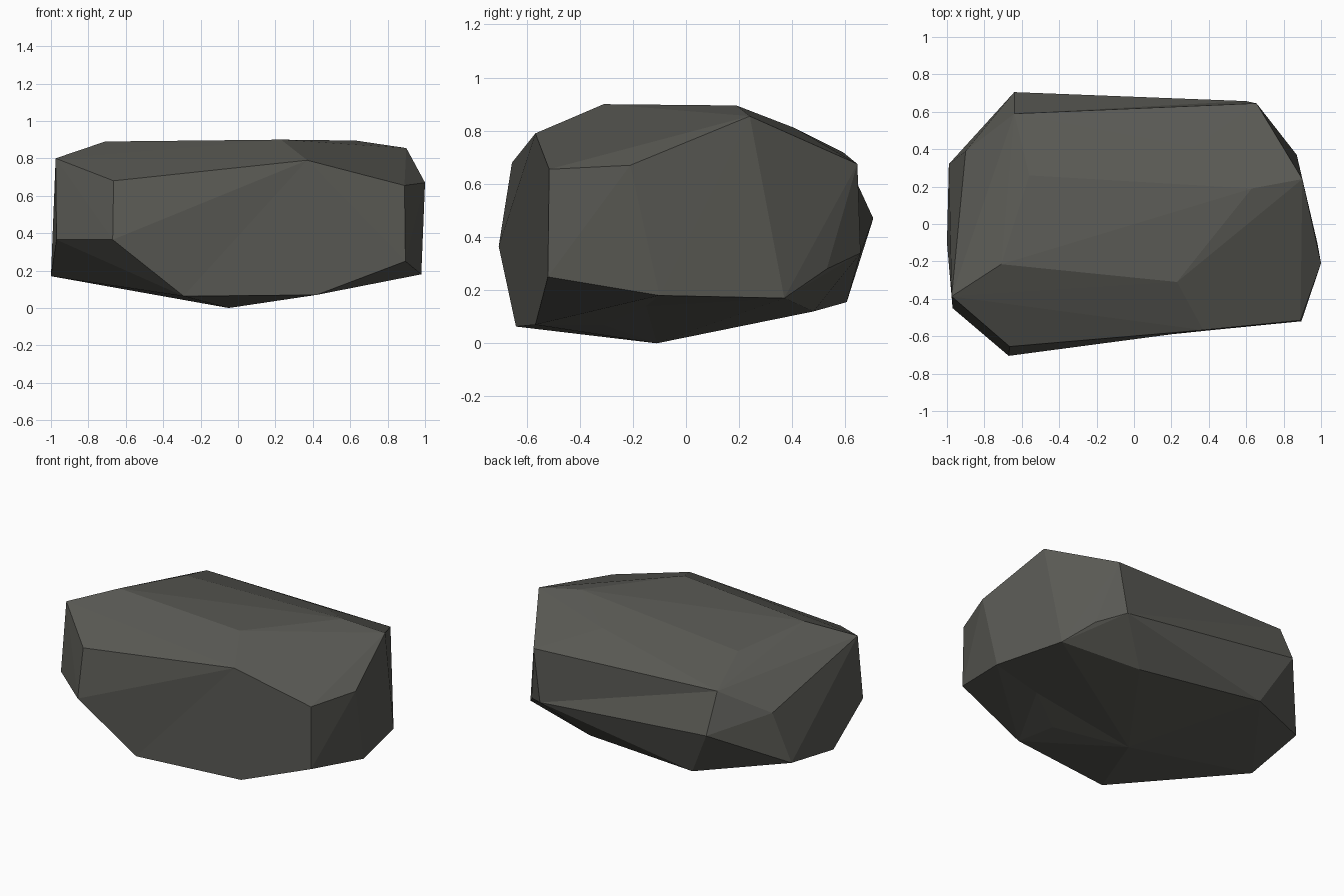
import bpy, bmesh
from mathutils import Vector
from mathutils.geometry import closest_point_on_tri, intersect_point_line

if "Cube" in bpy.data.objects:
    bpy.data.objects.remove(bpy.data.objects["Cube"])

# Corner points of the boulder, grouped by side
TOP = [(-.71, -.215, .89), (.23, -.31, .90), (.63, .19, .895), (.32, .41, .81),
       (-.56, .26, .835), (-.975, -.387, .80), (.90, .24, .855)]
CHIN, BROW = (-.67, -.705, .365), (.37, -.567, .79)
FRONT_A, FRONT_B, FRONT_C = (.89, -.515, .655), (.895, -.52, .25), (.42, -.567, .07)
FRONT = [(-.665, -.655, .68), (-.29, -.64, .063), CHIN, BROW, FRONT_A, FRONT_B, FRONT_C]
SIDES = [(1, -.21, .67), (.98, -.10, .18), (.87, .37, .17), (.745, .53, .28),
         (-.97, -.45, .365), (-1, -.10, .17), (-.99, .32, .24), (-.90, .39, .57)]
BACK_TOP, BACK_PEAK = (.655, .645, .675), (-.64, .705, .47)
BACK = [BACK_TOP, BACK_PEAK, (-.64, .59, .72), (.60, .657, .34), (-.47, .605, .155)]
BASE = [(-.05, -.11, 0), (.36, .48, .12)]
DENTS = [(.63, -.15, .14), (.37, -.31, .07)]


def find(bm, co):
    return min(bm.verts, key=lambda v: (v.co - Vector(co)).length)


def turn_edge(bm, a, b):
    """Turn the edge between two corners, making a shallow hollow."""
    edge = bm.edges.get((find(bm, a), find(bm, b)))
    if edge:
        bmesh.utils.edge_rotate(edge, True)


def edge_gap(edge, co):
    a, b = (v.co for v in edge.verts)
    p, t = intersect_point_line(co, a, b)
    t = min(max(t, 0), 1)
    return (a.lerp(b, t) - co).length


def dent(bm, co):
    """Add a corner on the nearest edge or triangle and move it to co."""
    co = Vector(co)
    edge = min(bm.edges, key=lambda e: edge_gap(e, co))
    if edge_gap(edge, co) < .07:
        vert = bmesh.utils.edge_split(edge, edge.verts[0], .5)[1]
        for face in list(vert.link_faces):
            far = [v for v in face.verts if v != vert and not bm.edges.get((v, vert))]
            bmesh.utils.face_split(face, vert, far[0])
    else:
        face = min(bm.faces, key=lambda f: (
            closest_point_on_tri(co, *[v.co for v in f.verts]) - co).length)
        vert = bmesh.ops.poke(bm, faces=[face])["verts"][0]
    vert.co = co


# Chiselled outer shell
bm = bmesh.new()
for co in TOP + FRONT + SIDES + BACK + BASE:
    bm.verts.new(co)
bmesh.ops.convex_hull(bm, input=bm.verts[:])
inner = [v for v in bm.verts if not v.link_faces]
inner_cos = [v.co.copy() for v in inner]
bmesh.ops.delete(bm, geom=inner, context='VERTS')
bmesh.ops.triangulate(bm, faces=bm.faces[:])

# Shallow hollows along the back and the front
turn_edge(bm, BACK_TOP, BACK_PEAK)
for corner in (FRONT_A, FRONT_B, FRONT_C):
    turn_edge(bm, CHIN, corner)

# Small hollows in the surface
for co in inner_cos + DENTS:
    dent(bm, co)
bmesh.ops.recalc_face_normals(bm, faces=bm.faces[:])

mesh = bpy.data.meshes.new("boulder")
bm.to_mesh(mesh)
bm.free()
stone = bpy.data.materials.new("dark grey stone")
stone.diffuse_color = (.10, .10, .088, 1)
stone.use_nodes = True
stone.node_tree.nodes["Principled BSDF"].inputs["Base Color"].default_value = stone.diffuse_color
mesh.materials.append(stone)
bpy.context.collection.objects.link(bpy.data.objects.new("boulder", mesh))
